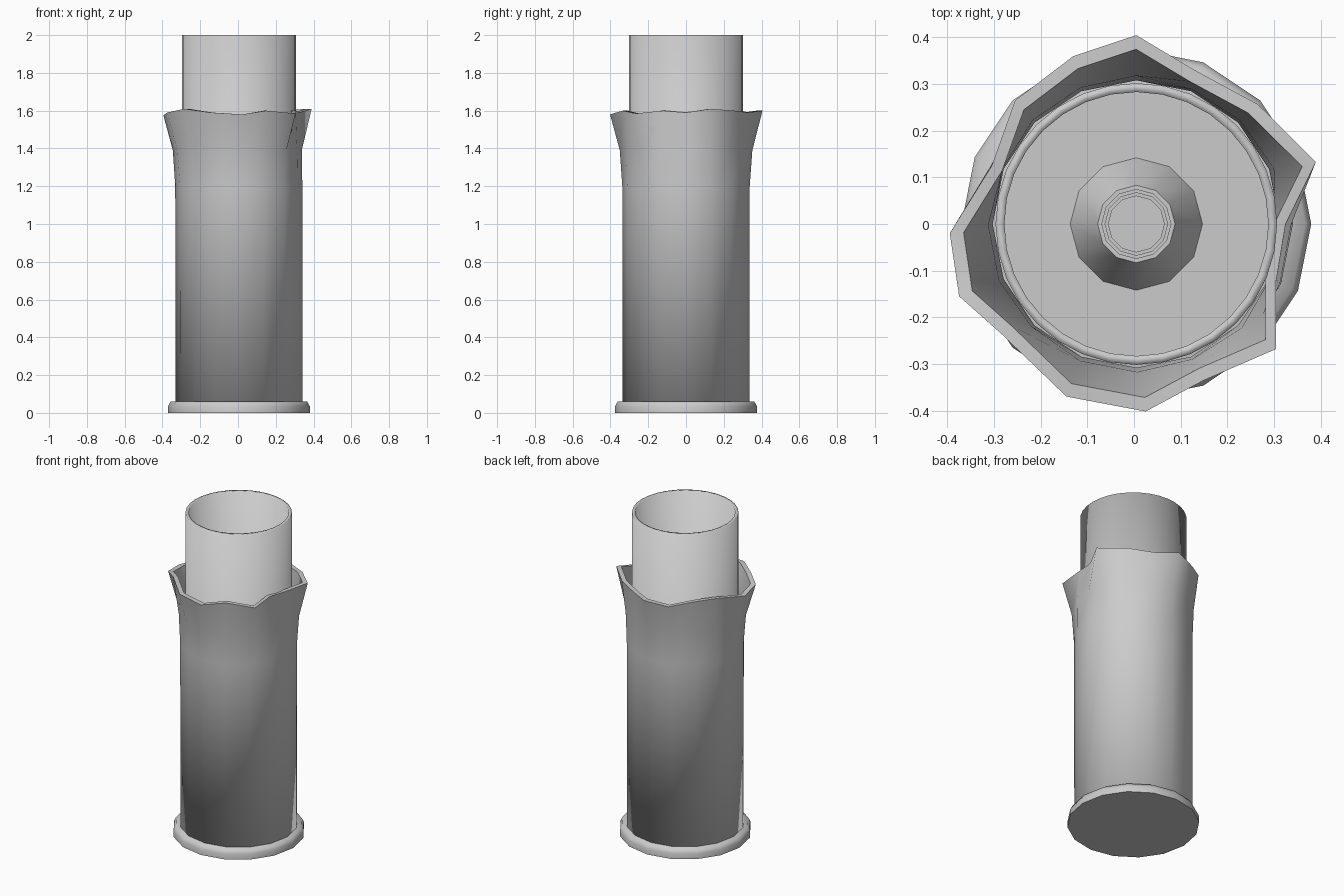
import bpy
import bmesh
from math import cos, sin, pi

cube = bpy.data.objects.get("Cube")
if cube:
    bpy.data.objects.remove(cube)

CX = 0.005  # axis of the round parts

grey = bpy.data.materials.new("plain grey")
grey.use_nodes = True
colour = (0.6, 0.6, 0.6, 1)
grey.diffuse_color = colour
grey.node_tree.nodes["Principled BSDF"].inputs["Base Color"].default_value = colour


def circle(radius, z, sides):
    return [(CX + radius * cos(2 * pi * i / sides), radius * sin(2 * pi * i / sides), z)
            for i in range(sides)]


def skin(name, rings, sharp=(), cap_start=False, cap_end=False, closed=False):
    """Bridge a list of point rings; rings listed in sharp keep a hard edge."""
    bm = bmesh.new()
    loops = [[bm.verts.new(p) for p in ring] for ring in rings]
    n = len(loops[0])
    pairs = list(zip(loops, loops[1:]))
    if closed:
        pairs.append((loops[-1], loops[0]))
    for a, b in pairs:
        for i in range(n):
            j = (i + 1) % n
            bm.faces.new((a[i], a[j], b[j], b[i]))
    if cap_start:
        bm.faces.new(loops[0][::-1])
    if cap_end:
        bm.faces.new(loops[-1])
    for f in bm.faces:
        f.smooth = True
    for k in sharp:
        for i in range(n):
            bm.edges.get((loops[k][i], loops[k][(i + 1) % n])).smooth = False
    mesh = bpy.data.meshes.new(name)
    bm.to_mesh(mesh)
    bm.free()
    mesh.materials.append(grey)
    obj = bpy.data.objects.new(name, mesh)
    bpy.context.collection.objects.link(obj)
    return obj


def lathe(name, profile, sides, **options):
    return skin(name, [circle(r, z, sides) for r, z in profile], **options)


# Base flange
lathe("base_flange", [(0.375, 0), (0.375, 0.035), (0.362, 0.06), (0.29, 0.06)], 16,
      sharp=[0], cap_start=True, cap_end=True)

# Inner tube, open at the top
lathe("inner_tube", [(0.302, 0.06), (0.302, 2), (0.283, 2), (0.283, 0.06)], 32)

# Floor inside the tube
lathe("tube_floor", [(0.285, 0.06), (0.285, 0.08)], 32, sharp=[1], cap_end=True)

# Raised cone and stepped primer in the middle of the floor
lathe("primer_cone", [(0.142, 0.08), (0.083, 0.2), (0.074, 0.2), (0.074, 0.18)], 12,
      sharp=[1, 2])
lathe("primer_cup", [(0.068, 0.08), (0.068, 0.21), (0.06, 0.21), (0.06, 0.19), (0.052, 0.19)],
      12, sharp=[1, 2, 3], cap_end=True)

# Torn, flared sleeve: outline of the crown, anticlockwise from +x
crown = [(0.325, 0.0, 1.59), (0.39, 0.133, 1.61), (0.265, 0.257, 1.6), (0.13, 0.33, 1.59),
         (0.005, 0.405, 1.6), (-0.13, 0.36, 1.58), (-0.255, 0.265, 1.61), (-0.305, 0.125, 1.59),
         (-0.395, -0.02, 1.575), (-0.375, -0.155, 1.59), (-0.285, -0.235, 1.61),
         (-0.145, -0.37, 1.59), (0.025, -0.402, 1.58), (0.15, -0.335, 1.6),
         (0.305, -0.268, 1.585), (0.305, -0.12, 1.6)]


def blend(ring, t, z):
    """Move a round ring part of the way towards the crown outline."""
    return [(p[0] + t * (c[0] - p[0]), p[1] + t * (c[1] - p[1]), z)
            for p, c in zip(ring, crown)]


outer = circle(0.336, 0.06, 16)
inner = circle(0.308, 0.06, 16)
rim_in = [(x * 0.925, y * 0.925, z) for x, y, z in crown]
skin("flared_sleeve",
     [outer, blend(outer, 0.02, 1.2), blend(outer, 0.22, 1.39), crown,
      rim_in, blend(inner, 0.1, 1.39), circle(0.308, 1.2, 16), inner],
     sharp=[3, 4], closed=True)
